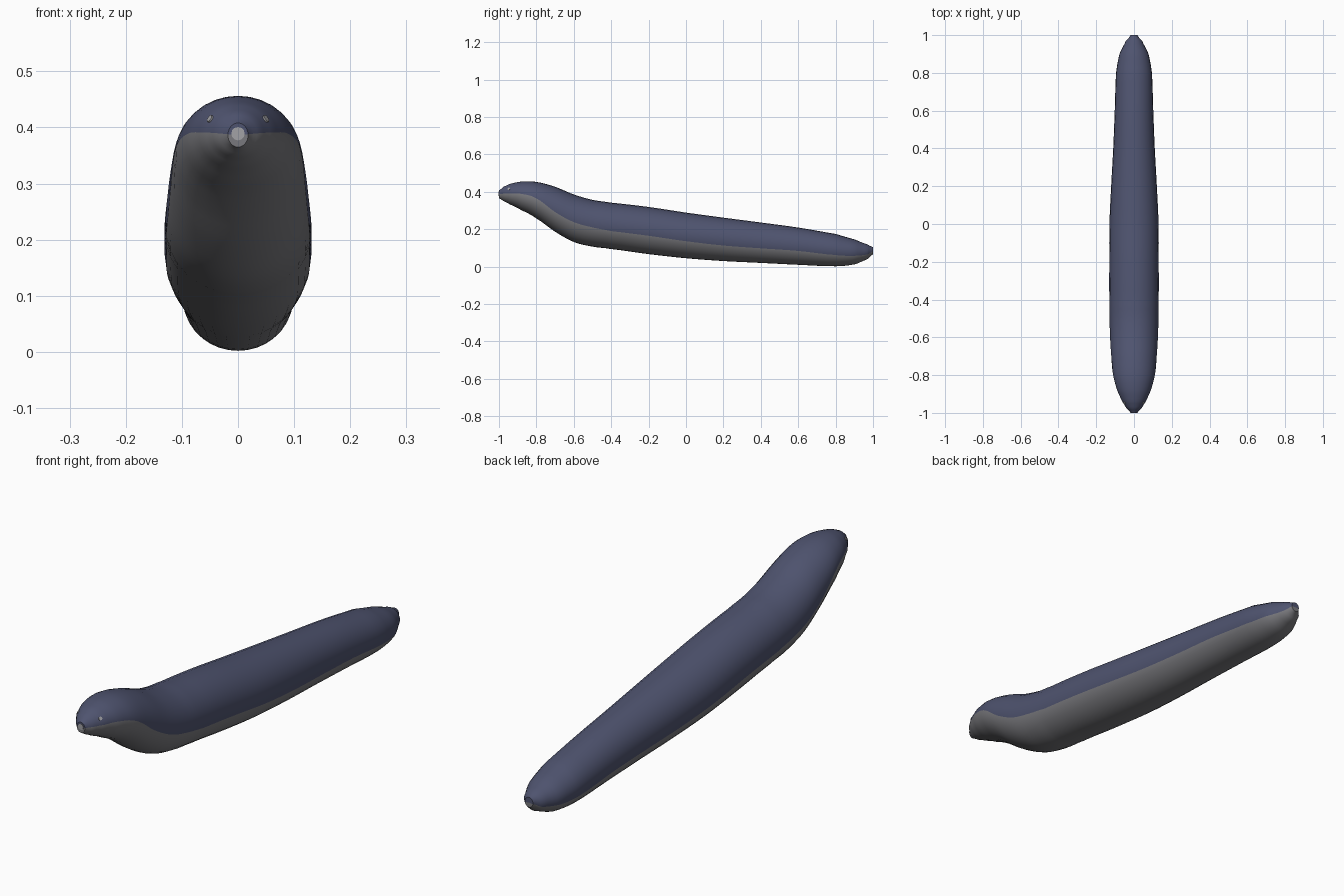
import bpy, bmesh, math
from mathutils import Vector

if "Cube" in bpy.data.objects:
    bpy.data.objects.remove(bpy.data.objects["Cube"])


def material(name, rgb):
    m = bpy.data.materials.new(name)
    m.diffuse_color = (*rgb, 1)
    m.use_nodes = True
    m.node_tree.nodes["Principled BSDF"].inputs["Base Color"].default_value = m.diffuse_color
    return m


slate = material("slate blue", (0.078, 0.088, 0.16))
grey = material("belly grey", (0.19, 0.19, 0.205))
pale = material("pale grey", (0.36, 0.36, 0.38))

# Body stations: y, underside z, top z, half width, colour line z
STATIONS = [
    (-1.00, .365, .408, .018, .388), (-.975, .350, .427, .040, .390),
    (-.94, .332, .443, .063, .391), (-.88, .302, .455, .090, .389),
    (-.80, .258, .453, .111, .365), (-.70, .187, .427, .121, .292),
    (-.60, .132, .386, .127, .238), (-.50, .107, .357, .130, .210),
    (-.40, .094, .342, .131, .190), (-.20, .067, .319, .131, .165),
    (.00, .045, .289, .130, .136), (.20, .030, .262, .121, .113),
    (.40, .020, .236, .110, .098), (.60, .010, .209, .102, .084),
    (.80, .002, .175, .095, .062), (.90, .012, .146, .077, .058),
    (.97, .040, .119, .043, .065), (1.00, .065, .105, .018, .082),
]
ARC = 14      # segments on each half of the belly and back
STEPS = 4     # rings per station


def smooth_station(i, t):
    """Catmull-Rom blend between station i and i + 1."""
    n = len(STATIONS) - 1
    quad = [STATIONS[min(max(i + k, 0), n)] for k in (-1, 0, 1, 2)]
    out = []
    for p, a, b, q in zip(*quad):
        out.append(.5 * (2 * a + (b - p) * t + (2 * p - 5 * a + 4 * b - q) * t * t
                         + (3 * a - p - 3 * b + q) * t ** 3))
    # keep the lengthwise spacing even
    out[0] = quad[1][0] + (quad[2][0] - quad[1][0]) * t
    return out


def section_point(s, angle):
    y, lo, hi, w, _ = s
    return Vector((w * math.cos(angle), y, (lo + hi) / 2 + (hi - lo) / 2 * math.sin(angle)))


def section(s):
    """Oval ring with a vertex exactly on the colour line at each side."""
    _, lo, hi, _, line = s
    a = math.asin(max(-.9, min(.9, (line - (lo + hi) / 2) / ((hi - lo) / 2))))
    back = [a + (math.pi - 2 * a) * k / ARC for k in range(ARC)]
    belly = [math.pi - a + (math.pi + 2 * a) * k / ARC for k in range(ARC)]
    return [section_point(s, t) for t in back + belly]


# Body: lofted ovals, dark back and grey belly
stations = [smooth_station(i, k / STEPS) for i in range(len(STATIONS) - 1) for k in range(STEPS)]
stations.append(STATIONS[-1])
bm = bmesh.new()
rings = [[bm.verts.new(p) for p in section(s)] for s in stations]
N = 2 * ARC
for r0, r1 in zip(rings, rings[1:]):
    for j in range(N):
        f = bm.faces.new((r0[j], r0[(j + 1) % N], r1[(j + 1) % N], r1[j]))
        f.material_index = 0 if j < ARC else 1
# Rounded tips
for ring, dy in ((rings[0], .0), (rings[-1], .0)):
    mid = sum((v.co for v in ring), Vector()) / N
    tip = bm.verts.new(mid + Vector((0, dy, 0)))
    for j in range(N):
        f = bm.faces.new((ring[j], ring[(j + 1) % N], tip))
        f.material_index = 0 if j < ARC else 1
bmesh.ops.recalc_face_normals(bm, faces=bm.faces)
mesh = bpy.data.meshes.new("body")
bm.to_mesh(mesh)
bm.free()
body = bpy.data.objects.new("body", mesh)
bpy.context.collection.objects.link(body)
mesh.materials.append(slate)
mesh.materials.append(grey)
bpy.context.view_layer.objects.active = body
body.select_set(True)
bpy.ops.object.shade_smooth_by_angle(angle=math.radians(50))


def spot(name, station, angle, radius):
    """Thin pale disc lying on the body surface."""
    here = section_point(station, angle)
    after = section_point(smooth_station(2, .3), angle)
    side = section_point(station, angle + .05) - here
    normal = (after - here).cross(side).normalized()
    if normal.y > 0:
        normal = -normal
    bpy.ops.mesh.primitive_cylinder_add(vertices=12, radius=radius, depth=.004, location=here,
                                        rotation=normal.to_track_quat('Z', 'Y').to_euler())
    o = bpy.context.object
    o.name = name
    o.data.materials.append(pale)


# Eyes and mouth mark at the head
head = smooth_station(1, .8)
for name, angle in (("right_eye", .55), ("left_eye", math.pi - .55)):
    spot(name, head, angle, .007)
bpy.ops.mesh.primitive_cylinder_add(vertices=12, radius=.012, depth=.006,
                                    location=(0, -.9985, .389), rotation=(math.pi / 2, 0, 0))
mouth = bpy.context.object
mouth.name = "mouth_mark"
mouth.data.materials.append(pale)
